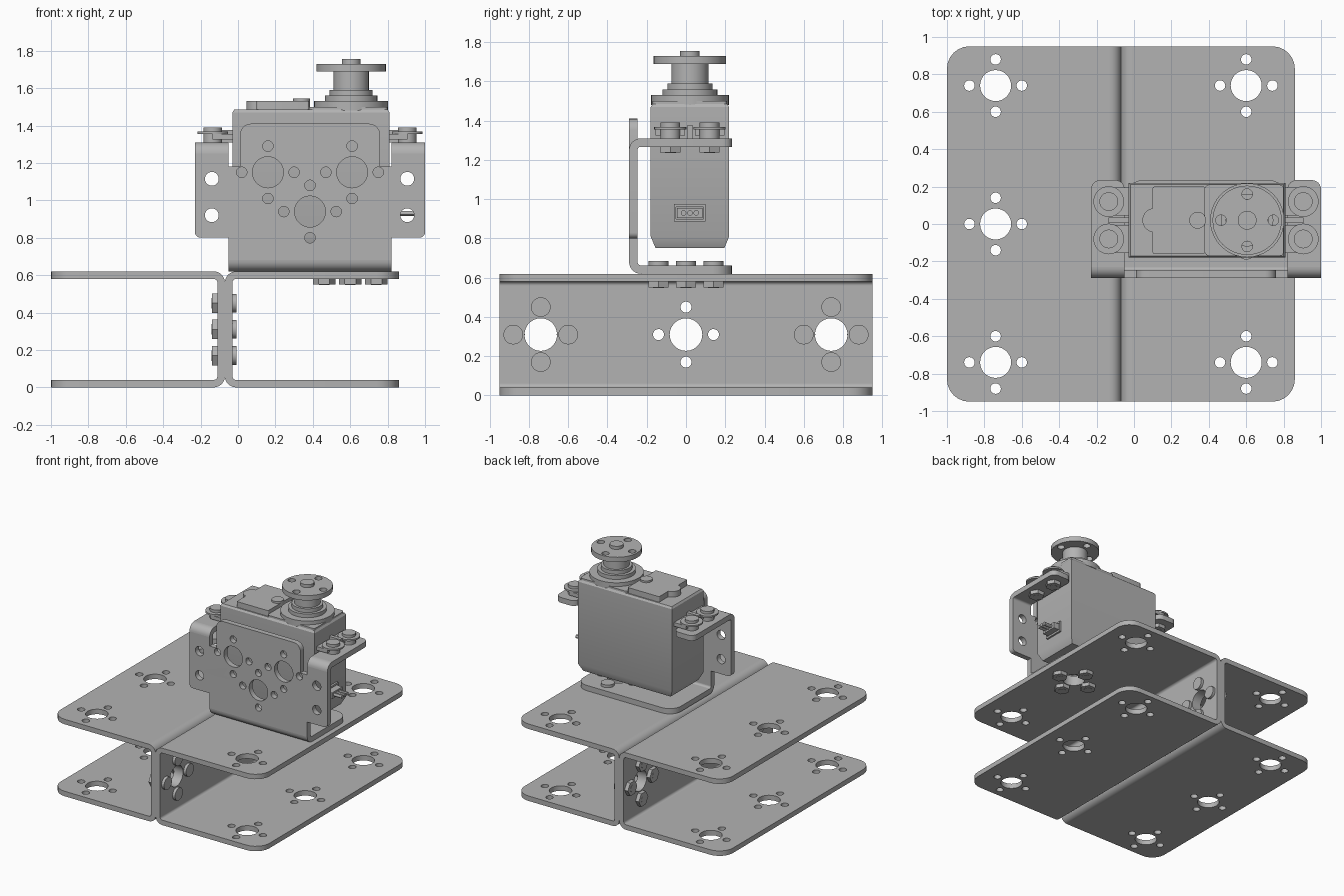
import bpy, bmesh, math
from math import pi, cos, sin
from mathutils import Vector

cube = bpy.data.objects.get("Cube")
if cube:
    bpy.data.objects.remove(cube)

metal = bpy.data.materials.new("plain grey")
metal.use_nodes = True
GREY = (0.45, 0.45, 0.45, 1)
metal.diffuse_color = GREY
metal.node_tree.nodes["Principled BSDF"].inputs["Base Color"].default_value = GREY

# Local (u, v, w) to world, w being the axis the sheet is thick along
FRAMES = {"x": lambda p: (p.z, p.x, p.y),
          "y": lambda p: (p.x, p.z, p.y),
          "z": lambda p: (p.x, p.y, p.z)}
SMALL, BIG, REACH = 0.028, 0.083, 0.14


def circle(u, v, r, n=28):
    return [(u + r * cos(2 * pi * i / n), v + r * sin(2 * pi * i / n)) for i in range(n)]


def around(u, v):
    return [(u + REACH, v), (u, v + REACH), (u - REACH, v), (u, v - REACH)]


def pattern(u, v):
    return [circle(u, v, BIG)] + [circle(a, b, SMALL) for a, b in around(u, v)]


def rounded(corners, steps=6):
    """Outline from (u, v, radius) corners."""
    out = []
    for i, (u, v, r) in enumerate(corners):
        p = Vector((u, v))
        if not r:
            out.append((u, v))
            continue
        a = (Vector(corners[i - 1][:2]) - p).normalized() * r
        b = (Vector(corners[(i + 1) % len(corners)][:2]) - p).normalized() * r
        for k in range(steps + 1):
            t = k / steps * pi / 2
            out.append(tuple(p + a * (1 - sin(t)) + b * (1 - cos(t))))
    return out


def rect(u0, u1, v0, v1, r=0):
    return rounded([(u0, v0, r), (u1, v0, r), (u1, v1, r), (u0, v1, r)])


def quarter(u, v, r, t, start):
    """Cross-section of a bend in sheet metal."""
    angles = [start + pi / 2 * i / 8 for i in range(9)]
    return ([(u + r * cos(a), v + r * sin(a)) for a in angles] +
            [(u + (r - t) * cos(a), v + (r - t) * sin(a)) for a in reversed(angles)])


def link(name, mesh):
    bm = bmesh.new()
    bm.from_mesh(mesh)
    bmesh.ops.remove_doubles(bm, verts=bm.verts, dist=1e-5)
    bmesh.ops.recalc_face_normals(bm, faces=bm.faces)
    bm.to_mesh(mesh)
    bm.free()
    mesh.materials.clear()
    mesh.materials.append(metal)
    mesh.shade_smooth()
    mesh.set_sharp_from_angle(angle=math.radians(30))
    ob = bpy.data.objects.new(name, mesh)
    bpy.context.collection.objects.link(ob)
    return ob


def sheet(name, axis, w0, w1, outline, holes=()):
    """Flat outline with holes, thick from w0 to w1 along the axis."""
    curve = bpy.data.curves.new(name, "CURVE")
    curve.dimensions, curve.fill_mode = "2D", "BOTH"
    curve.extrude = (w1 - w0) / 2
    for loop in [outline, *holes]:
        s = curve.splines.new("POLY")
        s.points.add(len(loop) - 1)
        for pt, (u, v) in zip(s.points, loop):
            pt.co = (u, v, 0, 1)
        s.use_cyclic_u = True
    tmp = bpy.data.objects.new(name, curve)
    mesh = bpy.data.meshes.new_from_object(tmp)
    bpy.data.objects.remove(tmp)
    bpy.data.curves.remove(curve)
    for vert in mesh.vertices:
        vert.co = FRAMES[axis](vert.co + Vector((0, 0, (w0 + w1) / 2)))
    return link(name, mesh)


def disc(name, axis, w0, w1, u, v, r, n=28):
    return sheet(name, axis, w0, w1, circle(u, v, r, n))


def bolt(name, axis, u, v, head, nut):
    """Round head, shank and hex nut."""
    disc(name + "_head", axis, *head, u, v, 0.05)
    disc(name + "_nut", axis, *nut, u, v, 0.06, 6)
    ends = head + nut
    disc(name + "_shank", axis, min(ends) - 0.002, max(ends) - 0.004, u, v, SMALL)


def loft(name, rings):
    """Box-like solid through rectangles (x0, x1, y0, y1, z)."""
    bm = bmesh.new()
    loops = [[bm.verts.new(p) for p in ((a, c, z), (b, c, z), (b, d, z), (a, d, z))]
             for a, b, c, d, z in rings]
    bm.faces.new(loops[0])
    bm.faces.new(loops[-1])
    for lo, hi in zip(loops, loops[1:]):
        for i in range(4):
            j = (i + 1) % 4
            bm.faces.new((lo[i], lo[j], hi[j], hi[i]))
    mesh = bpy.data.meshes.new(name)
    bm.to_mesh(mesh)
    bm.free()
    return link(name, mesh)


# Two channels back to back: built on one side, mirrored across the seam
SEAM, T, R, H, L = -0.07, 0.04, 0.06, 0.62, 0.95
rows = (-0.74, 0, 0.74)
flange = rounded([(R, -L, 0), (0.93, -L, 0.12), (0.93, L, 0.12), (R, L, 0)])
flange_holes = [h for y in rows for h in pattern(0.67, y)]
web_holes = [h for y in rows for h in pattern(y, H / 2)]
channel = [sheet("channel_web", "x", 0, T, rect(-L, L, R, H - R), web_holes),
           sheet("channel_lower_flange", "z", 0, T, flange, flange_holes),
           sheet("channel_upper_flange", "z", H - T, H, flange, flange_holes),
           sheet("channel_lower_bend", "y", -L, L, quarter(R, R, R, T, pi)),
           sheet("channel_upper_bend", "y", -L, L, quarter(R, H - R, R, T, pi / 2))]
for part in channel:
    part.location.x = SEAM
    part.modifiers.new("mirror", "MIRROR")

# Bolts through the webs
for y in (-0.74, 0.74):
    for u, v in around(y, H / 2):
        bolt("web_bolt", "x", u, v, (-0.03, -0.008), (-0.14, -0.11))

# Servo bracket: face plate, base flange and two folded ears
F, B = -0.29, -0.247
half = [(0.435, 0.68, 0), (0.435, 0.80, 0), (0.615, 0.80, 0.03), (0.615, 1.25, 0),
        (0.435, 1.25, 0), (0.435, 1.18, 0), (0.375, 1.18, 0), (0.375, 1.41, 0.06)]
MID = 0.385
face = [(MID + x, z, r) for x, z, r in half] + [(MID - x, z, r) for x, z, r in reversed(half)]
face_holes = [circle(x, z, 0.037) for x in (-0.14, 0.905) for z in (0.92, 1.115)]
for x, z in ((0.16, 1.15), (0.61, 1.15), (MID, 0.94)):
    face_holes += pattern(x, z)
sheet("bracket_face", "y", F, B, rounded(face), face_holes)
sheet("bracket_base_bend", "x", -0.05, 0.82, quarter(F + R, 0.68, R, 0.043, pi))
sheet("bracket_base", "z", 0.62, 0.663,
      rounded([(-0.05, F + R, 0), (0.82, F + R, 0), (0.82, 0.235, 0.1), (-0.05, 0.235, 0.1)]),
      pattern(0.6, 0))
for u, v in around(0.6, 0):
    bolt("base_bolt", "z", u, v, (0.663, 0.685), (0.55, 0.58))

# Ears, with the servo lugs, grommets and screws on them
for x0, x1, lug0, lug1 in ((-0.23, -0.05, -0.2, -0.02), (0.82, 1.0, 0.8, 0.97)):
    sheet("bracket_ear_bend", "x", x0, x1, quarter(F + R, 1.25, R, 0.043, pi / 2))
    sheet("bracket_ear", "z", 1.267, 1.31,
          rounded([(x0, F + R, 0), (x1, F + R, 0), (x1, 0.235, 0.05), (x0, 0.235, 0.05)]))
    mid = -0.135 if x0 < 0 else 0.905
    inner = -0.02 if x0 < 0 else 0.80
    sheet("servo_lug_rib", "z", 1.31, 1.375, rect(min(mid, inner), max(mid, inner), 0.005, 0.035))
    for y in (-0.08, 0.12):
        slot = rect(min(mid, inner), max(mid, inner), y - 0.075, y + 0.075)
        sheet("servo_lug", "z", 1.325, 1.355, slot)
        disc("grommet_lower", "z", 1.31, 1.355, mid, y, 0.05)
        disc("grommet_flange", "z", 1.355, 1.368, mid, y, 0.082)
        bolt("ear_screw", "z", mid, y, (1.368, 1.39), (1.237, 1.267))

# Servo case
loft("servo_case", [(0.0, 0.78, -0.155, 0.195, 0.75), (-0.03, 0.81, -0.18, 0.22, 0.81),
                    (-0.03, 0.81, -0.18, 0.22, 1.47), (-0.02, 0.80, -0.17, 0.21, 1.485)])
sheet("label_plate", "z", 1.48, 1.53, rect(0.10, 0.38, -0.16, 0.2, 0.01))
disc("label_plate_end", "z", 1.48, 1.53, 0.11, 0.02, 0.065)
disc("label_plate_boss", "z", 1.48, 1.545, 0.34, 0.02, 0.045)
sheet("gear_cover", "z", 1.48, 1.50, rect(0.38, 0.80, -0.17, 0.21, 0.02))

# Output shaft and horn
CX, CY = 0.605, 0.02
for z0, z1, r in ((1.48, 1.53, 0.198), (1.53, 1.56, 0.14), (1.56, 1.59, 0.115)):
    disc("output_collar", "z", z0, z1, CX, CY, r, 40)
disc("horn_hub", "z", 1.59, 1.69, CX, CY, 0.095)
sheet("horn_disc", "z", 1.69, 1.73, circle(CX, CY, 0.185, 48),
      [circle(u, v, SMALL) for u, v in around(CX, CY)])
disc("horn_screw", "z", 1.73, 1.755, CX, CY, 0.05)

# Cable socket on the side, with three flared leads
sheet("cable_frame", "x", 0.81, 0.825, rect(-0.06, 0.10, 0.885, 0.975),
      [rect(-0.05, 0.09, 0.9, 0.96)])
sheet("cable_plug", "x", 0.81, 0.87, rect(-0.045, 0.085, 0.905, 0.955))
for k in (-1, 0, 1):
    disc("cable_lead", "x", 0.87, 0.94, CY + k * 0.032, 0.93, 0.014, 12)
